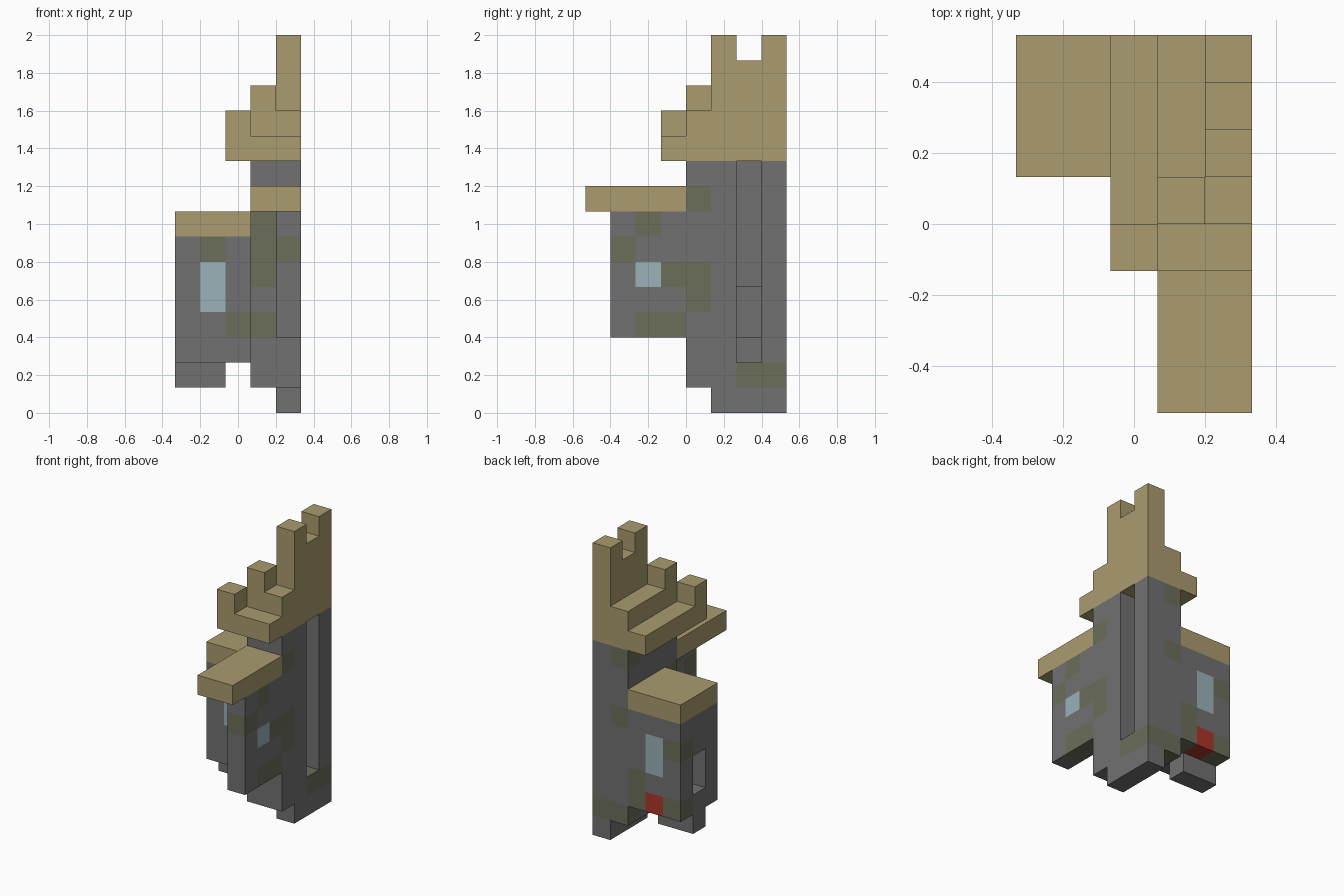
import bpy, bmesh
from mathutils import Vector

U = 2 / 15                      # edge length of one block
SIZE = Vector((5, 8, 0))        # footprint in blocks

if "Cube" in bpy.data.objects:
    bpy.data.objects.remove(bpy.data.objects["Cube"], do_unlink=True)


def material(name, rgb):
    m = bpy.data.materials.new(name)
    m.use_nodes = True
    m.diffuse_color = (*rgb, 1)
    m.node_tree.nodes["Principled BSDF"].inputs["Base Color"].default_value = (*rgb, 1)
    return m


STONE = material("grey stone", (.165, .165, .165))
MOSS = material("mossy stone", (.145, .157, .102))
SAND = material("sand roof", (.402, .332, .156))
GLASS = material("pale glass", (.328, .445, .491))
RED = material("red cloth", (.41, .035, .022))


def cells(*boxes):
    """Block cells covered by boxes, each (x0, x1, y0, y1, z0, z1)."""
    return {(x, y, z) for a, b, c, d, e, f in boxes
            for x in range(a, b) for y in range(c, d) for z in range(e, f)}


parts = {}

# Corner tower, with a stepped foot and a tall slot in its side
parts["tower"] = (STONE,
    cells((3, 5, 4, 8, 1, 10), (4, 5, 5, 8, 0, 1))
    - cells((4, 5, 6, 7, 2, 10), (3, 4, 6, 7, 3, 5)))

# Stepped, crenellated crown
crown = cells((2, 5, 3, 8, 10, 11), (3, 5, 4, 8, 11, 12), (4, 5, 5, 8, 12, 14))
merlons = cells((2, 3, 3, 4, 11, 12), (3, 4, 4, 5, 12, 13),
                (4, 5, 5, 6, 14, 15), (4, 5, 7, 8, 14, 15))
parts["crown"] = (SAND, crown | merlons)

# Front wall with its overhanging roof
parts["front_wall"] = (STONE, cells((4, 5, 1, 4, 3, 8)))
parts["front_roof"] = (SAND, cells((3, 5, 0, 4, 8, 9)))

# Side house with an opening in its end, a roof and a foot
parts["side_house"] = (STONE, cells((0, 3, 5, 8, 2, 7)) - cells((0, 1, 6, 7, 3, 5)))
parts["side_roof"] = (SAND, cells((0, 3, 5, 8, 7, 8)))
parts["side_foot"] = (STONE, cells((0, 2, 6, 7, 1, 2)))

# Blocks that differ from the colour of their part
paint = {
    MOSS: cells((3, 4, 4, 5, 5, 8), (3, 4, 4, 5, 3, 4), (4, 5, 4, 5, 8, 9),
                (4, 5, 3, 5, 5, 6), (4, 5, 4, 5, 4, 5), (4, 5, 2, 4, 3, 4),
                (4, 5, 2, 3, 7, 8), (4, 5, 1, 2, 6, 7), (4, 5, 6, 8, 1, 2),
                (3, 4, 7, 8, 1, 2), (3, 4, 7, 8, 6, 7), (3, 4, 7, 8, 9, 10),
                (2, 3, 7, 8, 2, 4), (0, 1, 7, 8, 2, 3), (0, 1, 7, 8, 5, 6),
                (1, 2, 5, 6, 6, 7), (2, 3, 5, 6, 3, 4)),
    GLASS: cells((1, 2, 5, 6, 4, 6), (1, 2, 7, 8, 4, 6), (4, 5, 2, 3, 5, 6)),
    RED: cells((1, 2, 7, 8, 2, 3)),
}
solid = set().union(*(c for _, c in parts.values()))


def build(name, base, block_cells):
    """Skin the outside of the blocks and merge flat areas of one colour."""
    mats = [base] + [m for m, c in paint.items() if c & block_cells]
    bm = bmesh.new()
    for cell in sorted(block_cells):
        index = next((i for i, m in enumerate(mats) if cell in paint.get(m, ())), 0)
        for axis in range(3):
            for side in (0, 1):
                step = list(cell)
                step[axis] += 2 * side - 1
                if tuple(step) in solid:
                    continue
                corner = Vector(cell)
                corner[axis] += side
                u, v = Vector((0, 0, 0)), Vector((0, 0, 0))
                u[(axis + 1) % 3] = v[(axis + 2) % 3] = 1
                ring = [corner, corner + u, corner + u + v, corner + v]
                if not side:
                    ring.reverse()
                face = bm.faces.new([bm.verts.new((p - SIZE / 2) * U) for p in ring])
                face.material_index = index
    bmesh.ops.remove_doubles(bm, verts=bm.verts, dist=U / 100)
    bmesh.ops.dissolve_limit(bm, angle_limit=.01, verts=bm.verts, edges=bm.edges,
                             delimit={'MATERIAL'})
    mesh = bpy.data.meshes.new(name)
    bm.to_mesh(mesh)
    bm.free()
    for m in mats:
        mesh.materials.append(m)
    bpy.context.scene.collection.objects.link(bpy.data.objects.new(name, mesh))


for part_name, (base, block_cells) in parts.items():
    build(part_name, base, block_cells)
